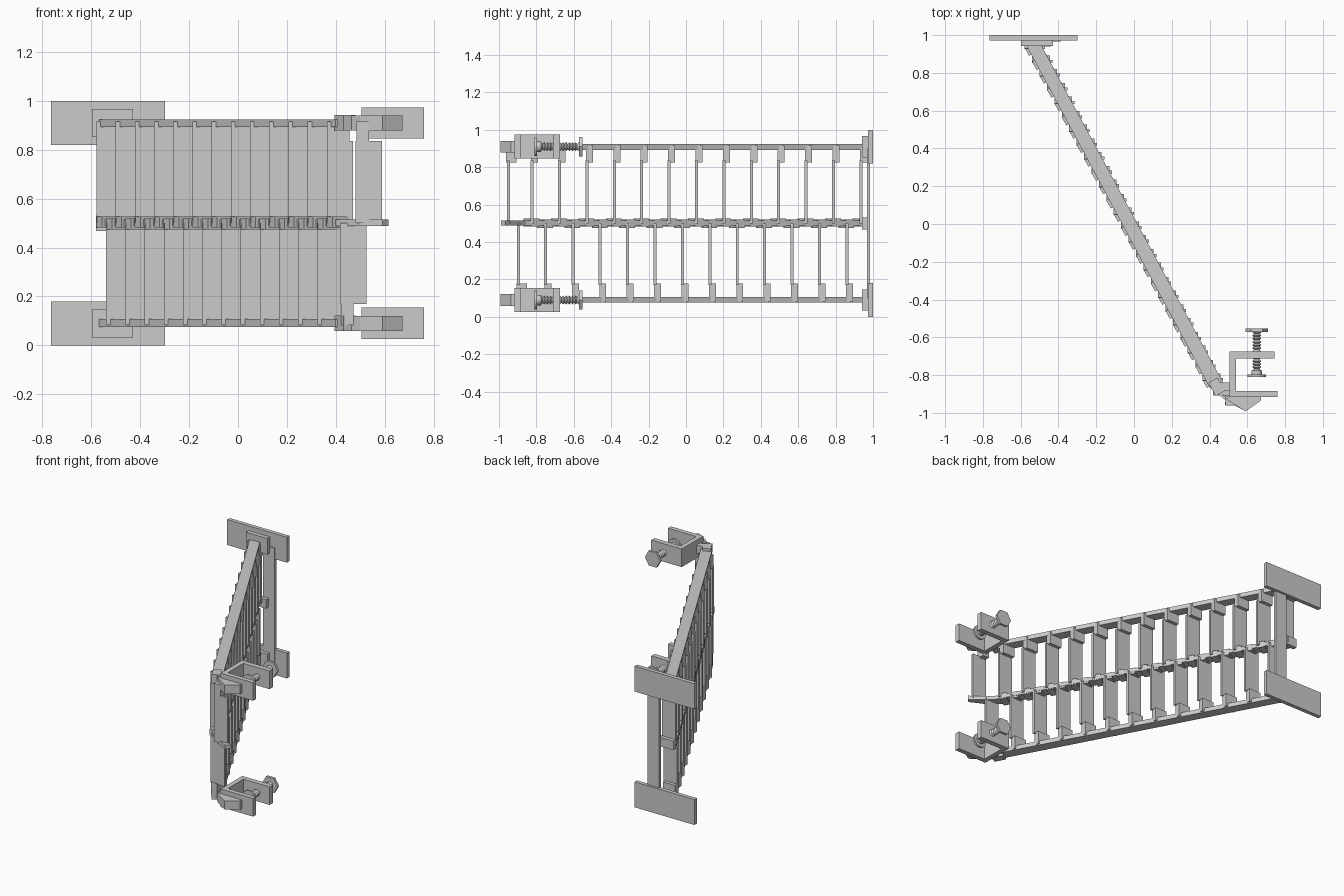
import bpy, bmesh, math
from mathutils import Vector

if "Cube" in bpy.data.objects:
    bpy.data.objects.remove(bpy.data.objects["Cube"])


def prism(name, pts, z0, z1):
    """Extrude a top-view outline from z0 to z1."""
    bm = bmesh.new()
    f = bm.faces.new([bm.verts.new((x, y, z0)) for x, y in pts])
    r = bmesh.ops.extrude_face_region(bm, geom=[f])
    up = [v for v in r["geom"] if isinstance(v, bmesh.types.BMVert)]
    bmesh.ops.translate(bm, verts=up, vec=(0, 0, z1 - z0))
    bmesh.ops.recalc_face_normals(bm, faces=bm.faces)
    me = bpy.data.meshes.new(name)
    bm.to_mesh(me)
    bm.free()
    ob = bpy.data.objects.new(name, me)
    bpy.context.collection.objects.link(ob)
    return ob


def box(name, x0, x1, y0, y1, z0, z1):
    return prism(name, [(x0, y0), (x1, y0), (x1, y1), (x0, y1)], z0, z1)


def bar(name, c, along, across, length, width, z0, z1):
    """Box turned in plan: centre c, direction along."""
    a, b, c = along * length / 2, across * width / 2, Vector(c)
    return prism(name, [c - a - b, c + a - b, c + a + b, c - a + b], z0, z1)


def lathe_y(name, cx, cz, prof, n):
    """Revolve (y, radius) pairs around an axis parallel to y."""
    bm = bmesh.new()
    rings = []
    for y, r in prof:
        rings.append([bm.verts.new((cx + r * math.cos(2 * math.pi * i / n), y,
                                    cz + r * math.sin(2 * math.pi * i / n))) for i in range(n)])
    for a, b in zip(rings, rings[1:]):
        for i in range(n):
            j = (i + 1) % n
            bm.faces.new((a[i], a[j], b[j], b[i]))
    bm.faces.new(rings[0])
    bm.faces.new(rings[-1])
    bmesh.ops.recalc_face_normals(bm, faces=bm.faces)
    me = bpy.data.meshes.new(name)
    bm.to_mesh(me)
    bm.free()
    ob = bpy.data.objects.new(name, me)
    bpy.context.collection.objects.link(ob)


STEP = Vector((0.0785, -0.1465))
D = STEP.normalized()
N = Vector((-D.y, D.x))
W = 0.035                                   # half width of a rail in plan
TOP = Vector((-0.53, 0.945))
END = TOP + STEP * 12.35


def rail(name, z0, z1, tail=None):
    wx = W / N.x                            # half width measured along x
    left = [(TOP.x - wx, TOP.y), (END.x - wx, END.y)]
    right = [(END.x + wx, END.y + 0.01), (TOP.x + wx, TOP.y)]
    return prism(name, left + (tail or []) + right, z0, z1)


# Long diagonal rails, the middle one bending at the free end
rail("top_rail", 0.893, 0.924)
rail("bottom_rail", 0.076, 0.107)
rail("middle_rail", 0.488, 0.515, [(0.50, -0.945), (0.59, -0.99), (0.615, -0.965)])

# Staggered upper and lower slats with their end clips
upper = [Vector((-0.525, 0.935)) + STEP * i for i in range(13)] + [Vector((0.535, -0.95))]
lower = [Vector((-0.485, 0.86)) + STEP * i for i in range(12)] + [Vector((0.472, -0.895))]
for tag, slats, z0, z1, c0, c1, m0, m1 in (
        ("upper", upper, 0.50, 0.835, 0.825, 0.915, 0.483, 0.527),
        ("lower", lower, 0.17, 0.50, 0.083, 0.178, 0.475, 0.520)):
    for i, p in enumerate(slats):
        k = f"{i + 1:02d}"
        box(f"{tag}_slat_{k}", p.x - 0.054, p.x + 0.054, p.y - 0.008, p.y + 0.008, z0, z1)
        if i < len(slats) - 1:
            box(f"{tag}_end_clip_{k}", p.x - 0.054, p.x + 0.04, p.y - 0.005, p.y + 0.032, c0, c1)
            bar(f"{tag}_middle_clip_{k}", p - N * 0.006, D, N, 0.05, 0.085, m0, m1)
        else:
            box(f"{tag}_end_clip_{k}", p.x - 0.05, p.x + 0.0, p.y - 0.012, p.y + 0.045, c0, c1)

# Wall post and the block holding the middle rail
box("wall_post", -0.48, -0.39, 0.967, 0.985, 0.10, 0.90)
box("middle_block", -0.58, -0.44, 0.94, 0.97, 0.468, 0.532)

# Wall plates and clamps, repeated at the top and bottom rails
for tag, zc in (("top", 0.91), ("bottom", 0.09)):
    box(f"{tag}_wall_plate", -0.765, -0.298, 0.972, 1.0, zc - 0.09, zc + 0.09)
    box(f"{tag}_rail_plate", -0.597, -0.43, 0.942, 0.972, zc - 0.057, zc + 0.057)
    # C-shaped clamp bracket
    prism(f"{tag}_clamp_bracket",
          [(0.506, -0.917), (0.76, -0.917), (0.76, -0.884), (0.54, -0.884),
           (0.54, -0.711), (0.745, -0.711), (0.745, -0.675), (0.506, -0.675)],
          zc - 0.064, zc + 0.064)
    # Hinge and front lever
    box(f"{tag}_hinge_arm", 0.45, 0.51, -0.882, -0.84, zc - 0.03, zc + 0.03)
    bar(f"{tag}_hinge_socket", (0.437, -0.862), D, N, 0.08, 0.055, zc - 0.032, zc + 0.032)
    prism(f"{tag}_clamp_lever",
          [(0.465, -0.90), (0.50, -0.935), (0.59, -0.992), (0.672, -0.935),
           (0.672, -0.915), (0.50, -0.915)], zc - 0.031, zc + 0.031)
    # Threaded screw, pressure pad and hexagonal knob
    prof = []
    for i in range(14):
        y = -0.80 + i * 0.0168
        prof += [(y, 0.015), (y + 0.0084, 0.024)]
    lathe_y(f"{tag}_clamp_screw", 0.65, zc, prof + [(-0.56, 0.015)], 16)
    lathe_y(f"{tag}_clamp_pad", 0.65, zc, [(-0.81, 0.05), (-0.796, 0.05)], 16)
    lathe_y(f"{tag}_screw_collar", 0.65, zc, [(-0.796, 0.028), (-0.775, 0.028)], 16)
    lathe_y(f"{tag}_clamp_knob", 0.65, zc, [(-0.571, 0.06), (-0.554, 0.06)], 6)
